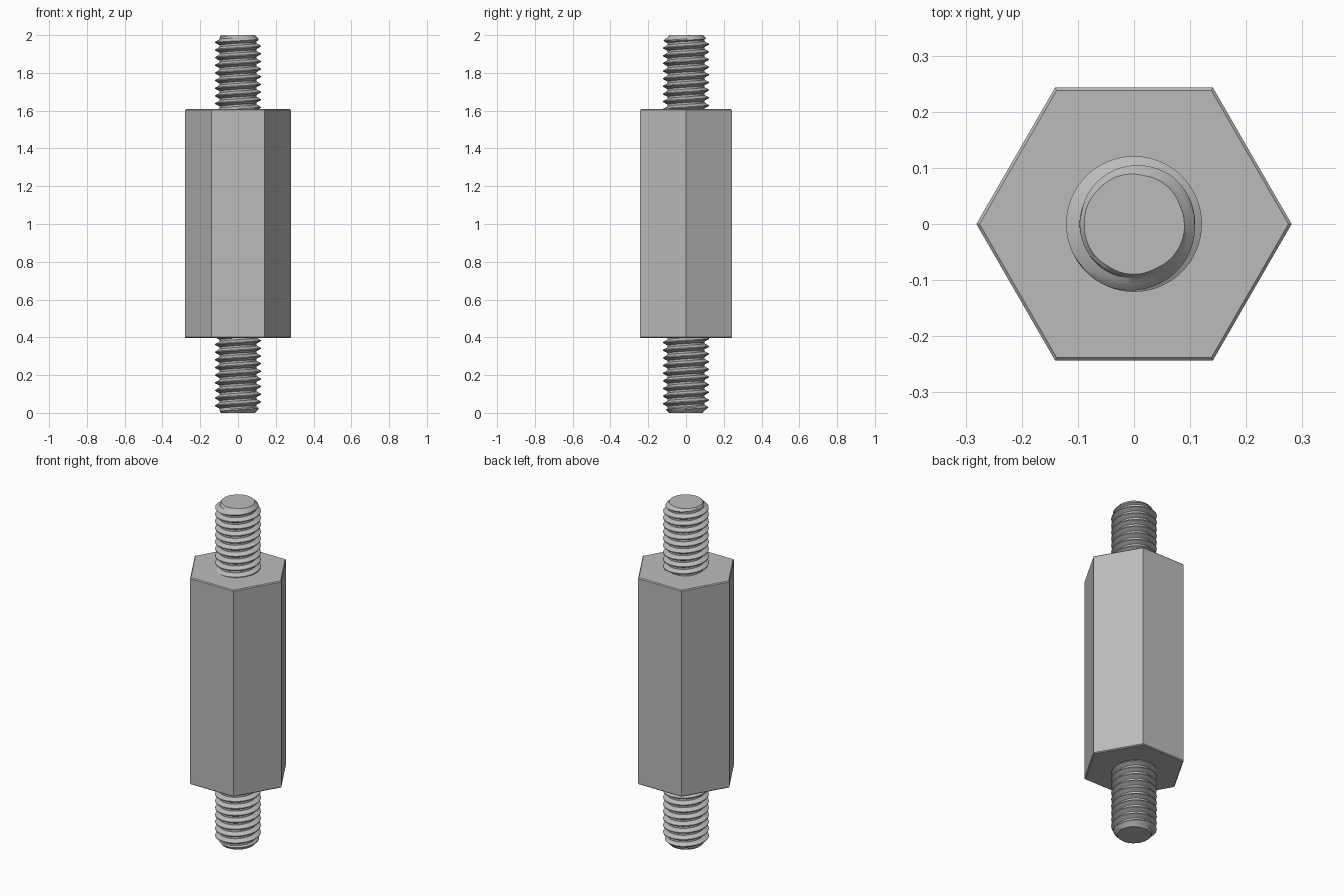
import bpy, bmesh, math
from mathutils import Matrix

default = bpy.data.objects.get("Cube")
if default:
    bpy.data.objects.remove(default, do_unlink=True)

TAU = 2 * math.pi
PITCH, SEGS = 0.0405, 64
CREST, ROOT, TIP = 0.121, 0.097, 0.088
BODY_LOW, BODY_HIGH, HEX_R, CHAMFER = 0.396, 1.608, 0.281, 0.005

# Single metal colour
metal = bpy.data.materials.new("plain grey metal")
metal.use_nodes = True
grey = (0.5, 0.5, 0.5, 1)
metal.diffuse_color = grey
metal.node_tree.nodes["Principled BSDF"].inputs["Base Color"].default_value = grey


def add_object(name, bm):
    bmesh.ops.recalc_face_normals(bm, faces=bm.faces)
    mesh = bpy.data.meshes.new(name)
    bm.to_mesh(mesh)
    bm.free()
    mesh.materials.append(metal)
    obj = bpy.data.objects.new(name, mesh)
    bpy.context.collection.objects.link(obj)
    return obj


def cut_flat(bm, z, up):
    """Trim everything beyond height z and cap the opening."""
    geom = bm.verts[:] + bm.edges[:] + bm.faces[:]
    bmesh.ops.bisect_plane(bm, geom=geom, dist=1e-6, plane_co=(0, 0, z),
                           plane_no=(0, 0, up), clear_outer=True)
    rim = [e for e in bm.edges if e.is_boundary
           and all(abs(v.co.z - z) < 1e-5 for v in e.verts)]
    bmesh.ops.contextual_create(bm, geom=rim)


def threaded_stud(name, low, high, flip):
    # Tooth outline: position along one pitch, height from root to crest
    tooth = [(0, 1), (0.12, 1), (0.28, 0.5), (0.44, 0), (0.68, 0), (0.84, 0.5)]
    n = len(tooth)
    turns = math.ceil((high - low) / PITCH) + 3
    start = high - (turns - 1.5) * PITCH
    bm = bmesh.new()
    columns = []
    for i in range(SEGS):
        a = TAU * i / SEGS
        column = []
        for j in range(turns * n):
            pos, h = tooth[j % n]
            z = start + (j // n + pos + i / SEGS - 1) * PITCH
            r = ROOT + (CREST - ROOT) * h
            r = min(r, TIP + max(0, high - z))       # chamfered tip
            column.append(bm.verts.new((r * math.cos(a), r * math.sin(a), z)))
        columns.append(column)
    # The last column joins the first one, one pitch higher
    columns.append(columns[0][n:])
    for a, b in zip(columns, columns[1:]):
        for j in range(min(len(a), len(b)) - 1):
            bm.faces.new((a[j], b[j], b[j + 1], a[j + 1]))
    cut_flat(bm, high, 1)
    cut_flat(bm, low, -1)
    if flip:
        bmesh.ops.transform(bm, verts=bm.verts,
                            matrix=Matrix.Translation((0, 0, 2)) @ Matrix.Rotation(math.pi, 4, "X"))
    obj = add_object(name, bm)
    bpy.ops.object.select_all(action="DESELECT")
    obj.select_set(True)
    bpy.context.view_layer.objects.active = obj
    bpy.ops.object.shade_smooth_by_angle(angle=math.radians(25))


# Hexagonal body with a thin chamfer around both ends
bm = bmesh.new()
bmesh.ops.create_cone(bm, cap_ends=True, segments=6, radius1=HEX_R, radius2=HEX_R,
                      depth=BODY_HIGH - BODY_LOW,
                      matrix=Matrix.Translation((0, 0, (BODY_LOW + BODY_HIGH) / 2))
                      @ Matrix.Rotation(math.pi / 2, 4, "Z"))
# Put corners on the x axis whatever the primitive's starting angle
first = min(bm.verts, key=lambda v: abs(v.co.y))
bmesh.ops.rotate(bm, verts=bm.verts, matrix=Matrix.Rotation(-math.atan2(first.co.y, first.co.x), 3, "Z"))
rims = [e for e in bm.edges if abs(e.verts[0].co.z - e.verts[1].co.z) < 1e-4]
bmesh.ops.bevel(bm, geom=rims, offset=CHAMFER, segments=1, affect="EDGES")
add_object("hex_body", bm)

# Threaded studs, the lower one turned over
threaded_stud("upper_stud", BODY_HIGH - 0.01, 2, False)
threaded_stud("lower_stud", 2 - BODY_LOW - 0.01, 2, True)
